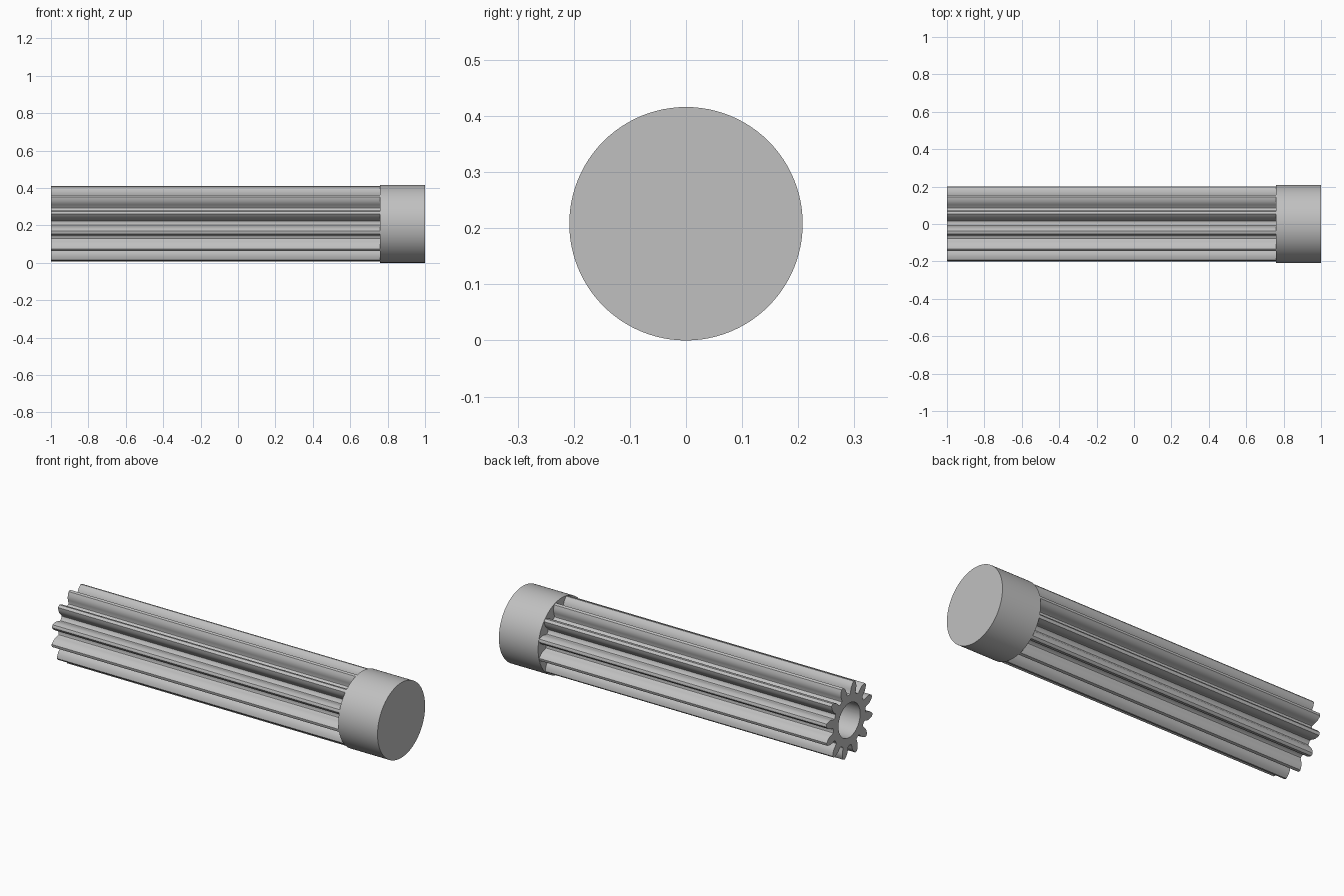
import bpy
import bmesh
import math

if "Cube" in bpy.data.objects:
    bpy.data.objects.remove(bpy.data.objects["Cube"], do_unlink=True)

CAP_R = 0.208
AXIS_Z = CAP_R
TEETH = 12
PHASE = 13.0
BORE_R = 0.095
X_END, X_CAP, X_TIP = -1.0, 0.76, 1.0

steel = bpy.data.materials.new("light_grey_steel")
steel.use_nodes = True
grey = (0.53, 0.53, 0.53, 1.0)
steel.diffuse_color = grey
steel.node_tree.nodes["Principled BSDF"].inputs["Base Color"].default_value = grey


def ring(bm, x, points):
    """Closed ring of vertices around the x axis from (radius, degrees) pairs."""
    return [bm.verts.new((x, r * math.cos(math.radians(a)),
                          AXIS_Z + r * math.sin(math.radians(a))))
            for r, a in points]


def skin(bm, a, b):
    n = len(a)
    for i in range(n):
        j = (i + 1) % n
        bm.faces.new((a[i], a[j], b[j], b[i]))


def finish(bm, name):
    bmesh.ops.recalc_face_normals(bm, faces=bm.faces)
    mesh = bpy.data.meshes.new(name)
    bm.to_mesh(mesh)
    bm.free()
    mesh.materials.append(steel)
    obj = bpy.data.objects.new(name, mesh)
    bpy.context.collection.objects.link(obj)
    bpy.ops.object.select_all(action="DESELECT")
    obj.select_set(True)
    bpy.context.view_layer.objects.active = obj
    bpy.ops.object.shade_smooth_by_angle(angle=math.radians(30))
    return obj


# Half of one tooth from root to tip: radius, half angle in degrees
flank = [(0.140, 12.5), (0.142, 10.2), (0.148, 9.0), (0.165, 8.3),
         (0.177, 7.3), (0.186, 6.0), (0.196, 4.2), (0.205, 2.2)]
tooth = [(r, -a) for r, a in flank] + [(0.206, 0)] + [(r, a) for r, a in reversed(flank)]
outline = [(r, PHASE + a + k * 360 / TEETH) for k in range(TEETH) for r, a in tooth]
bore = [(BORE_R, a) for r, a in outline]

# Toothed shaft with a central bore
bm = bmesh.new()
outer = [ring(bm, x, outline) for x in (X_END, X_CAP)]
inner = [ring(bm, x, bore) for x in (X_END, X_CAP)]
skin(bm, outer[0], outer[1])
skin(bm, inner[0], inner[1])
skin(bm, outer[0], inner[0])
skin(bm, outer[1], inner[1])
finish(bm, "toothed_shaft")

# Solid round end cap
bm = bmesh.new()
circle = [(CAP_R, i * 360 / 96) for i in range(96)]
back, front = ring(bm, X_CAP, circle), ring(bm, X_TIP, circle)
skin(bm, back, front)
bm.faces.new(back)
bm.faces.new(front)
finish(bm, "end_cap")
